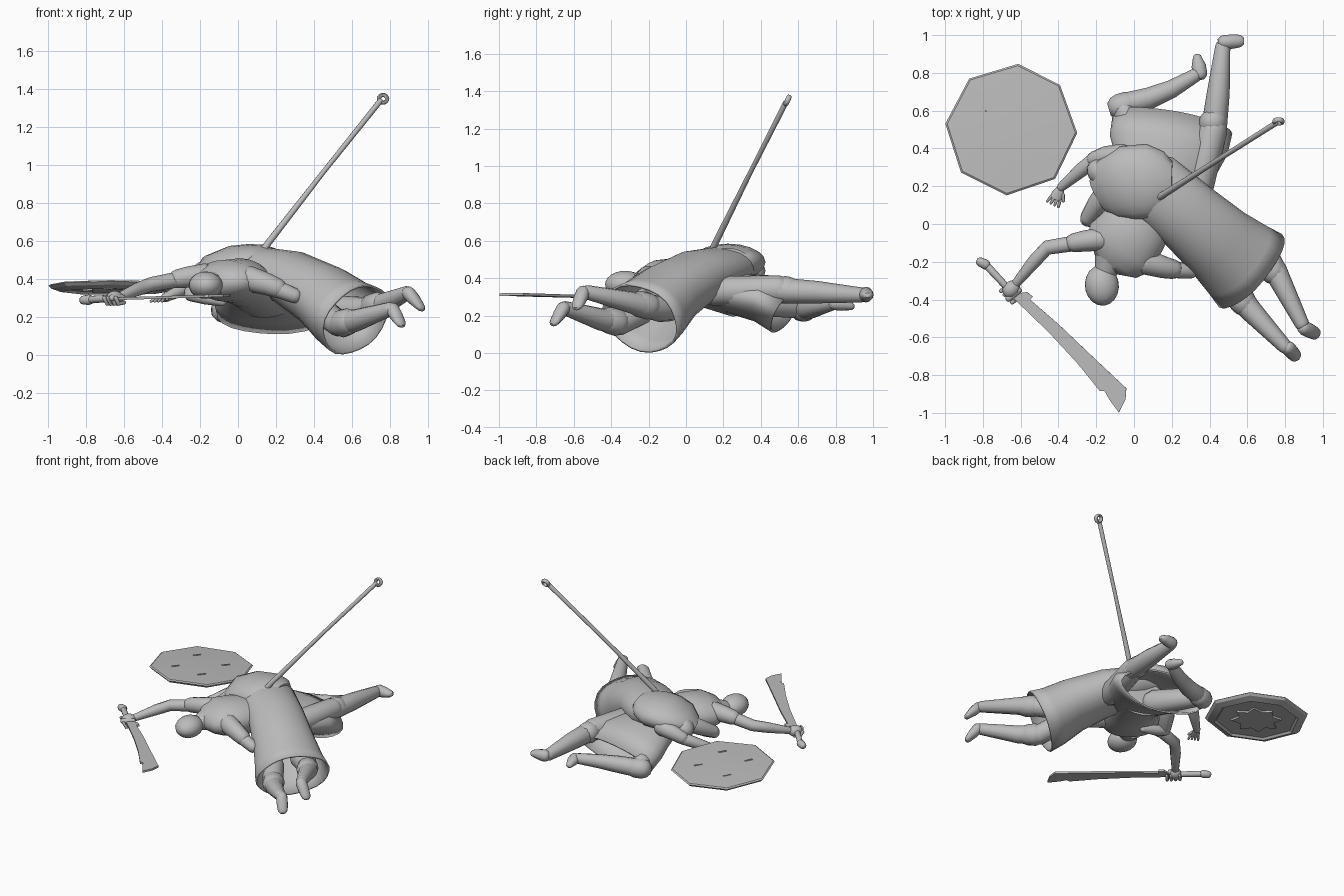
import bpy, bmesh, math
from mathutils import Vector as V, Matrix

cube = bpy.data.objects.get("Cube")
if cube:
    bpy.data.objects.remove(cube)

grey = bpy.data.materials.new("stone grey")
grey.use_nodes = True
tone = (0.5, 0.5, 0.5, 1)
grey.diffuse_color = tone
grey.node_tree.nodes["Principled BSDF"].inputs["Base Color"].default_value = tone


def finish(name, bm, smooth=50):
    bmesh.ops.recalc_face_normals(bm, faces=bm.faces)
    me = bpy.data.meshes.new(name)
    bm.to_mesh(me)
    bm.free()
    ob = bpy.data.objects.new(name, me)
    bpy.context.collection.objects.link(ob)
    me.materials.append(grey)
    if smooth:
        bpy.ops.object.select_all(action="DESELECT")
        ob.select_set(True)
        bpy.context.view_layer.objects.active = ob
        bpy.ops.object.shade_smooth_by_angle(angle=math.radians(smooth))
    return ob


def loft(name, sections, sides=16, caps=(True, True), wall=0, rounded=False, fold=0):
    """Elliptical sections (centre, half width, half height) swept along a path."""
    secs = [(V(c), w, h) for c, w, h in sections]
    if rounded:
        for i, j in ((0, 1), (-1, -2)):
            c, w, h = secs[i]
            out = (c - secs[j][0]).normalized()
            tips = [(c + out * w * k, w * s, h * s) for k, s in ((.45, .85), (.8, .5))]
            secs = tips[::-1] + secs if i == 0 else secs + tips
    bm = bmesh.new()
    rings = []
    for i, (c, w, h) in enumerate(secs):
        t = (secs[min(i + 1, len(secs) - 1)][0] - secs[max(i - 1, 0)][0]).normalized()
        ref = V((0, 0, 1)) if abs(t.z) < .93 else V((0, 1, 0))
        side = t.cross(ref).normalized()
        up = side.cross(t)
        ring = []
        for k in range(sides):
            a = math.tau * k / sides
            f = 1 + fold * i / len(secs) * math.cos(a * 5)
            ring.append(bm.verts.new(c + side * w * f * math.cos(a) + up * h * f * math.sin(a)))
        rings.append(ring)
    for r, q in zip(rings, rings[1:]):
        for k in range(sides):
            n = (k + 1) % sides
            bm.faces.new((r[k], r[n], q[n], q[k]))
    if caps[0]:
        bm.faces.new(rings[0])
    if caps[1]:
        bm.faces.new(rings[-1])
    ob = finish(name, bm)
    if wall:
        mod = ob.modifiers.new("cloth", "SOLIDIFY")
        mod.thickness = wall
        mod.offset = 0
    return ob


def limb(name, *joints):
    return loft(name, [(j[:3], j[3], j[3]) for j in joints], 12, rounded=True)


def ball(name, centre, size, turn=0):
    bm = bmesh.new()
    bmesh.ops.create_uvsphere(bm, u_segments=18, v_segments=12, radius=1)
    bm.transform(Matrix.Translation(centre) @ Matrix.Rotation(turn, 4, "Z") @ Matrix.Diagonal((*size, 1)))
    return finish(name, bm)


def plate(name, outline, z, thick, matrix=Matrix()):
    bm = bmesh.new()
    face = bm.faces.new([bm.verts.new((x, y, z)) for x, y in outline])
    grown = bmesh.ops.extrude_face_region(bm, geom=[face])["geom"]
    bmesh.ops.translate(bm, vec=(0, 0, thick), verts=[g for g in grown if isinstance(g, bmesh.types.BMVert)])
    bm.transform(matrix)
    return finish(name, bm, 0)


def hand(name, wrist, heading):
    w, d = V(wrist), V(heading).normalized()
    s = d.cross(V((0, 0, 1))).normalized()
    loft(name + "_palm", [(w, .022, .014), (w + d * .03, .032, .015), (w + d * .06, .032, .012)], 10)
    for k in range(4):
        a = w + d * .055 + s * (k - 1.5) * .017
        e = a + d * .035 + s * (k - 1.5) * .005
        limb(f"{name}_finger_{k}", (*a, .009), (*(e + V((0, 0, -.008))), .007))
    a = w + d * .02 - s * .025
    limb(name + "_thumb", (*a, .01), (*(a + d * .03 - s * .018), .008))


def foot(name, heel, toe, tall=.036, tip=.034):
    h, t = V(heel), V(toe)
    loft(name, [(h, .038, tall), (h.lerp(t, .5), .038, tall * .9), (t, tip, tall * .6)], 12, rounded=True)


# Upper figure: robe, mantle, head
loft("upper_robe", [((0, .25, .47), .14, .08), ((.1, .2, .455), .18, .11),
                    ((.28, .05, .405), .185, .14), ((.45, -.1, .31), .205, .165),
                    ((.555, -.19, .225), .23, .185), ((.62, -.245, .185), .25, .197)],
     24, caps=(True, False), wall=.012, fold=.02)
loft("upper_mantle", [((-.185, .15, .415), .1, .035), ((-.13, .18, .455), .165, .075),
                      ((-.03, .215, .475), .2, .1), ((.07, .225, .485), .2, .1),
                      ((.15, .22, .495), .165, .085), ((.205, .22, .5), .11, .06)], 20)
ball("upper_head", (-.155, .265, .425), (.1, .075, .075), -.5)
loft("upper_hood", [((-.07, .28, .45), .085, .075), ((-.12, .28, .45), .085, .08), ((-.16, .275, .45), .07, .065)], 14)

# Upper figure: arms
limb("upper_left_sleeve", (-.06, .365, .44, .06), (-.15, .36, .42, .052), (-.21, .34, .39, .045))
limb("upper_left_forearm", (-.2, .345, .39, .042), (-.28, .285, .35, .038), (-.385, .195, .3, .024))
hand("upper_left_hand", (-.39, .185, .298), (-.5, -1, -.1))
limb("upper_right_sleeve", (-.14, .18, .42, .06), (-.2, .1, .37, .052), (-.245, .03, .33, .042))
limb("upper_right_forearm", (-.25, .025, .32, .038), (-.17, .01, .3, .035), (-.08, .0, .28, .025))

# Upper figure: legs
limb("upper_left_leg", (.56, -.08, .24, .07), (.66, -.14, .235, .07), (.75, -.25, .26, .062), (.89, -.53, .325, .038))
foot("upper_left_foot", (.9, -.55, .325), (.96, -.58, .255))
limb("upper_right_leg", (.46, -.24, .22, .07), (.53, -.35, .165, .07), (.62, -.46, .18, .06), (.8, -.65, .24, .038))
foot("upper_right_foot", (.815, -.655, .24), (.855, -.7, .17))
limb("left_legging_cuff", (.71, -.2, .25, .072), (.74, -.255, .262, .07))
limb("right_legging_cuff", (.55, -.37, .165, .075), (.58, -.42, .175, .07))

# Lower figure: torso and head
loft("lower_torso", [((-.145, -.215, .37), .08, .045), ((-.115, -.18, .38), .165, .08),
                     ((-.07, -.125, .39), .205, .11), ((0, -.03, .39), .185, .12),
                     ((.08, .12, .35), .17, .11), ((.15, .28, .3), .18, .11)], 20)
loft("lower_collar", [((-.15, -.25, .37), .06, .05), ((-.125, -.19, .375), .09, .07)], 14)
limb("lower_neck", (-.12, -.18, .37, .045), (-.16, -.27, .37, .045))
ball("lower_head", (-.17, -.325, .367), (.09, .108, .072), .1)

# Lower figure: arms
limb("lower_right_sleeve", (-.17, -.08, .42, .062), (-.26, -.09, .41, .056), (-.32, -.1, .4, .05))
limb("lower_right_arm", (-.3, -.1, .4, .042), (-.46, -.125, .37, .039), (-.53, -.2, .345, .036), (-.625, -.315, .305, .024))
ball("lower_right_fist", (-.65, -.345, .298), (.05, .042, .038), .8)
for k in range(4):
    x, y = -.685 + k * .02, -.335 - k * .02
    limb(f"grip_finger_{k}", (x - .02, y - .02, .3, .011), (x - .005, y - .01, .268, .011), (x + .025, y + .02, .275, .01))
limb("lower_left_sleeve", (.06, -.2, .4, .068), (.16, -.23, .37, .058), (.21, -.24, .35, .052))
limb("lower_left_arm", (.2, -.24, .35, .046), (.3, -.25, .31, .04))

# Lower figure: skirt and legs
loft("lower_skirt", [((.1, .12, .335), .16, .08), ((.155, .27, .315), .25, .105),
                     ((.18, .42, .29), .31, .125), ((.2, .535, .225), .315, .128)],
     24, caps=(True, False), wall=.012, fold=.02)
limb("lower_left_thigh", (.33, .15, .33, .08), (.42, .5, .34, .075))
limb("lower_left_shin", (.42, .48, .335, .07), (.447, .7, .325, .06), (.47, .94, .31, .04))
foot("lower_left_foot", (.475, .962, .312), (.555, .968, .31), .042)
limb("lower_right_thigh", (.08, .3, .29, .085), (-.05, .6, .25, .065))
limb("lower_right_shin", (-.06, .63, .235, .062), (.08, .665, .24, .058), (.2, .715, .25, .048), (.33, .79, .265, .036))
foot("lower_right_foot", (.35, .795, .265), (.335, .88, .25), .036, .024)
limb("knee_cuff", (-.08, .62, .235, .068), (-.03, .635, .235, .068))
limb("thigh_cuff", (.415, .53, .337, .074), (.425, .55, .337, .072))

# Spear with an eyelet at the butt
limb("spear_shaft", (.1, .12, .5, .02), (.16, .158, .59, .018), (.45, .343, .963, .013), (.75, .533, 1.338, .015))
bm = bmesh.new()
ring = [bm.verts.new((.022 + .011 * math.cos(a), 0, .014 * math.sin(a)))
        for a in (math.tau * k / 8 for k in range(8))]
edges = [bm.edges.new((ring[k - 1], ring[k])) for k in range(8)]
bmesh.ops.spin(bm, geom=ring + edges, cent=(0, 0, 0), axis=(0, 0, 1), angle=math.tau, steps=16, use_merge=True)
bm.transform(Matrix.Translation((.765, .543, 1.35)) @ Matrix.Rotation(math.radians(65), 4, "X"))
finish("spear_eyelet", bm)

# Chopping sword
lean = Matrix.Translation((-.65, 0, .295)) @ Matrix.Rotation(-.03, 4, "Y") @ Matrix.Translation((.65, 0, 0))
plate("sword_blade", [(-.66, -.37), (-.6, -.365), (-.565, -.36), (-.535, -.385), (-.55, -.4), (-.4, -.53),
                      (-.2, -.72), (-.04, -.87), (-.045, -.93), (-.08, -.998), (-.13, -.93),
                      (-.155, -.885), (-.18, -.885), (-.3, -.737), (-.45, -.575), (-.6, -.43)], -.007, .014, lean)
limb("sword_grip", (-.78, -.22, .29, .02), (-.64, -.37, .3, .018))
limb("sword_pommel", (-.815, -.2, .288, .024), (-.785, -.215, .29, .027))
limb("sword_guard", (-.665, -.395, .3, .018), (-.61, -.35, .3, .018))

# Octagonal shield lying on its face, with boss and strap loops
place = Matrix.Translation((-.65, .5, .362)) @ Matrix.Rotation(-.06, 4, "X")
bm = bmesh.new()
profile = [(0, -.01), (.27, -.016), (.285, -.03), (.335, -.012), (.35, .004), (.34, .011), (.2, .016), (0, .019)]
rings = []
for r, z in profile:
    angles = [math.radians(84 + 45.5 * k) for k in range(8)]
    rings.append([bm.verts.new((r * math.cos(a), r * math.sin(a), z)) for a in angles])
for p, q in zip(rings, rings[1:]):
    for k in range(8):
        bm.faces.new((p[k - 1], p[k], q[k], q[k - 1]))
bmesh.ops.remove_doubles(bm, verts=bm.verts, dist=.0005)
bm.transform(place)
finish("shield", bm, 20)
star = [(r * math.cos(a), r * math.sin(a)) for k in range(16)
        for r, a in [((.17, .12)[k % 2], math.tau * k / 16)]]
plate("shield_star", star, -.026, .014, place)
for x, y in ((-.12, .12), (.13, .1), (-.12, -.13), (.1, -.14)):
    plate("strap_loop", [(x - .02, y - .02), (x - .01, y - .025), (x + .02, y + .02), (x + .01, y + .025)],
          .012, .009, place)
